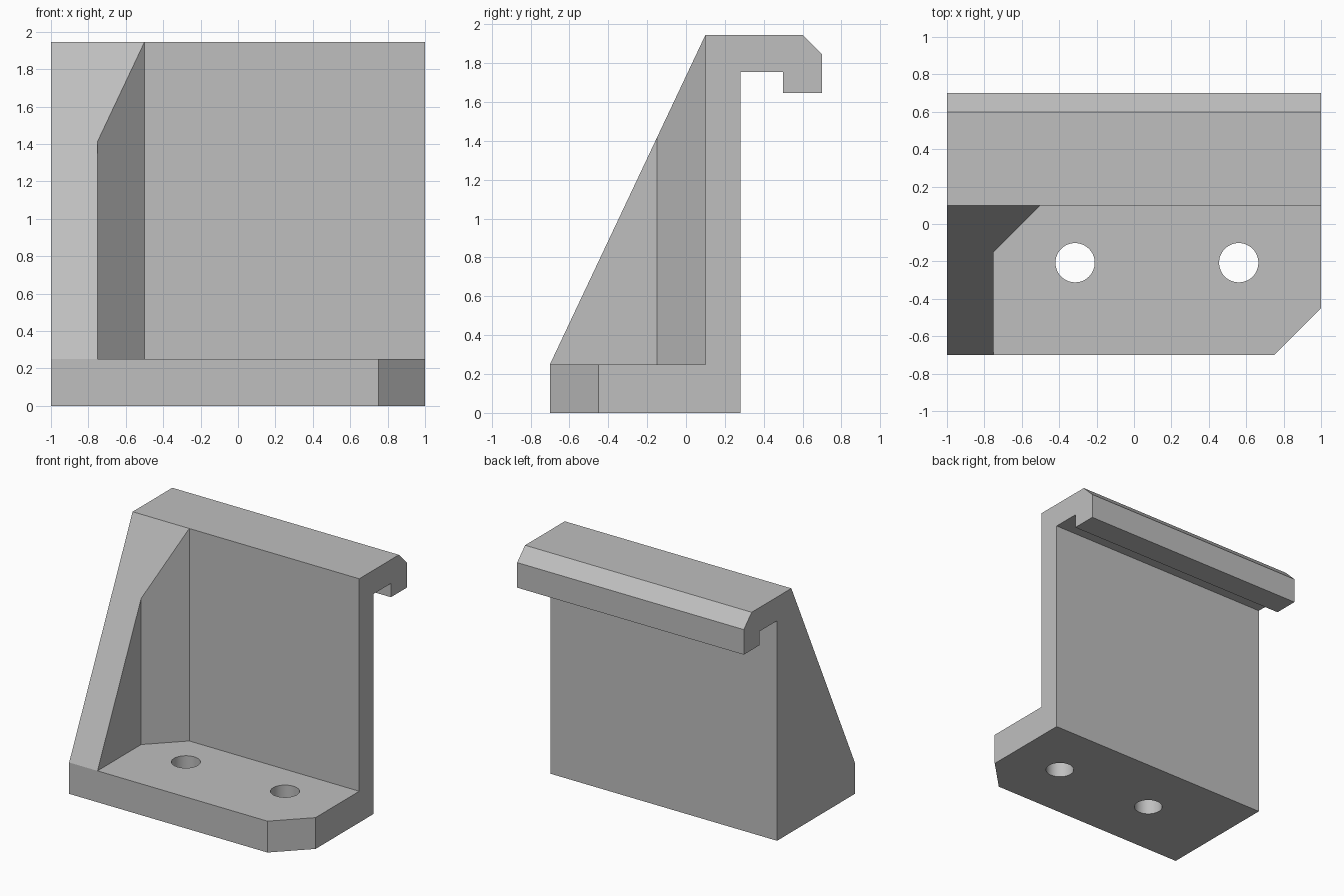
import bpy
import bmesh
from mathutils import Vector

cube = bpy.data.objects.get("Cube")
if cube:
    bpy.data.objects.remove(cube, do_unlink=True)

GREY = (0.52, 0.52, 0.52, 1.0)
grey = bpy.data.materials.new("plain grey")
grey.use_nodes = True
grey.diffuse_color = GREY
grey.node_tree.nodes["Principled BSDF"].inputs["Base Color"].default_value = GREY

FRONT, WALL, BACK = -0.70, 0.10, 0.28
FLOOR, TOP = 0.25, 1.945


def prism(name, points, direction, cut_point=None, cut_normal=None):
    """Extrude an outline, optionally slicing it off along a plane."""
    bm = bmesh.new()
    face = bm.faces.new([bm.verts.new(p) for p in points])
    extruded = bmesh.ops.extrude_face_region(bm, geom=[face])["geom"]
    moved = [g for g in extruded if isinstance(g, bmesh.types.BMVert)]
    bmesh.ops.translate(bm, verts=moved, vec=direction)
    if cut_point:
        cut = bmesh.ops.bisect_plane(
            bm, geom=bm.verts[:] + bm.edges[:] + bm.faces[:], dist=1e-5,
            plane_co=Vector(cut_point), plane_no=Vector(cut_normal).normalized(),
            clear_outer=True)
        rim = [e for e in bm.edges if e.is_boundary]
        bmesh.ops.holes_fill(bm, edges=rim, sides=0)
    bmesh.ops.recalc_face_normals(bm, faces=bm.faces[:])
    mesh = bpy.data.meshes.new(name)
    bm.to_mesh(mesh)
    bm.free()
    mesh.materials.append(grey)
    obj = bpy.data.objects.new(name, mesh)
    bpy.context.collection.objects.link(obj)
    return obj


# Base, upright wall and rear hook in one profile, with one base corner cut off
profile = [(FRONT, 0), (BACK, 0), (BACK, 1.755), (0.5, 1.755), (0.5, 1.645),
           (0.7, 1.645), (0.7, 1.845), (0.6, TOP), (WALL, TOP),
           (WALL, FLOOR), (FRONT, FLOOR)]
body = prism("hooked_bracket", [(-1, y, z) for y, z in profile], (2, 0, 0),
             (0.75, FRONT, 0), (1, -1, 0))

# Side brace with an angled inner corner and a sloping front
plan = [(-1, FRONT), (-0.75, FRONT), (-0.75, -0.15), (-0.5, WALL), (-1, WALL)]
rise, run = TOP - FLOOR, WALL - FRONT
prism("side_brace", [(x, y, FLOOR) for x, y in plan], (0, 0, rise),
      (0, FRONT, FLOOR), (0, -rise, run))

# Two screw holes through the base
for i, x in enumerate((-0.315, 0.56)):
    bpy.ops.mesh.primitive_cylinder_add(vertices=48, radius=0.105, depth=0.6,
                                        location=(x, -0.207, 0.12))
    cutter = bpy.context.object
    cutter.name = f"hole_cutter_{i + 1}"
    cutter.data.materials.append(grey)
    bpy.ops.object.select_all(action="DESELECT")
    body.select_set(True)
    bpy.context.view_layer.objects.active = body
    mod = body.modifiers.new("screw hole", "BOOLEAN")
    mod.operation = "DIFFERENCE"
    mod.solver = "EXACT"
    mod.object = cutter
    bpy.ops.object.modifier_apply(modifier=mod.name)
    bpy.data.objects.remove(cutter, do_unlink=True)

bpy.ops.object.shade_smooth_by_angle()
